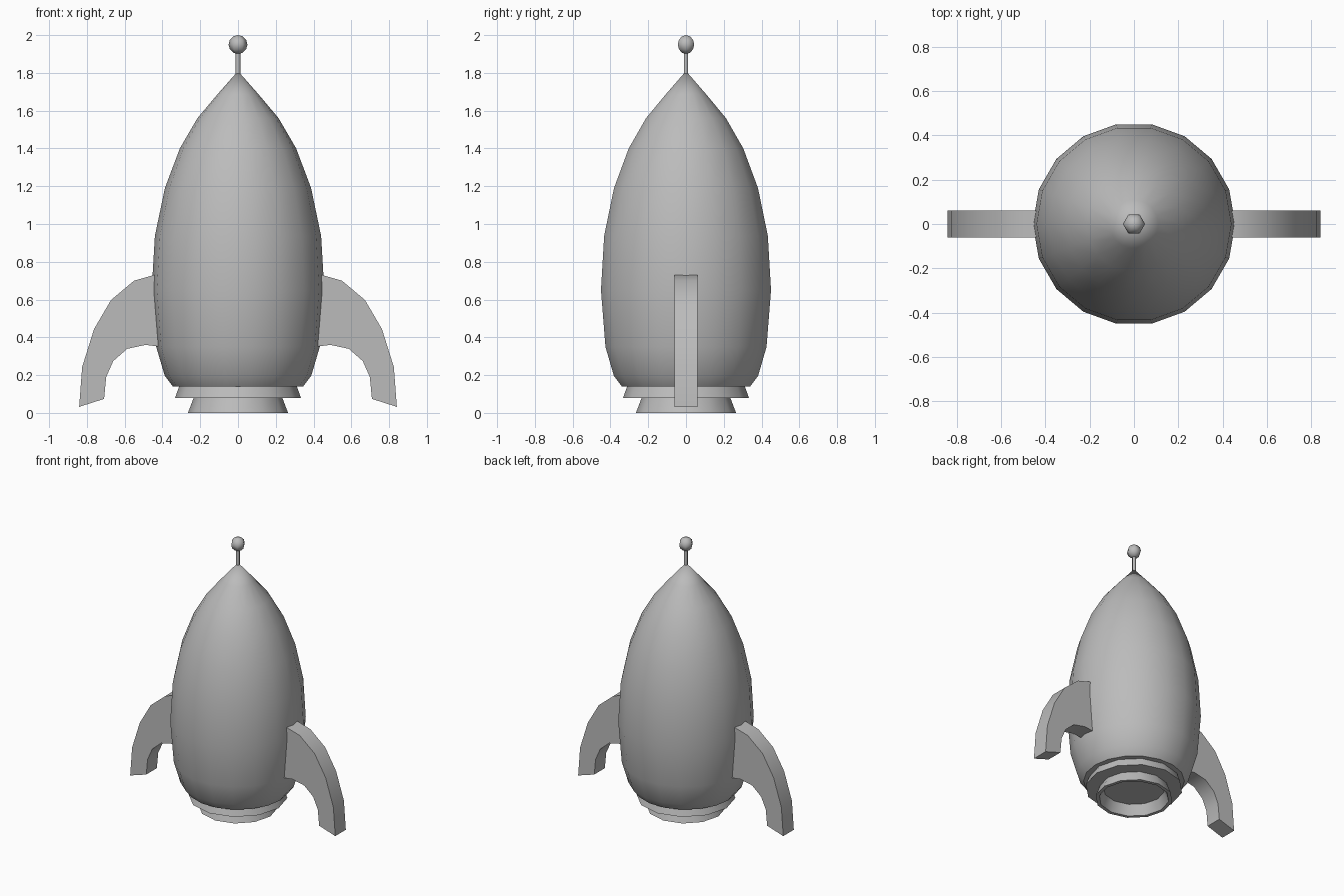
import bpy
import bmesh
import math

cube = bpy.data.objects.get("Cube")
if cube:
    bpy.data.objects.remove(cube, do_unlink=True)

grey = bpy.data.materials.new("plain grey")
grey.use_nodes = True
grey.diffuse_color = (0.5, 0.5, 0.5, 1)
grey.node_tree.nodes["Principled BSDF"].inputs["Base Color"].default_value = (0.5, 0.5, 0.5, 1)


def finish(name, bm, angle):
    """Turn a bmesh into a named, shaded object."""
    bmesh.ops.recalc_face_normals(bm, faces=bm.faces)
    mesh = bpy.data.meshes.new(name)
    bm.to_mesh(mesh)
    bm.free()
    mesh.materials.append(grey)
    obj = bpy.data.objects.new(name, mesh)
    bpy.context.collection.objects.link(obj)
    bpy.ops.object.select_all(action='DESELECT')
    obj.select_set(True)
    bpy.context.view_layer.objects.active = obj
    bpy.ops.object.shade_smooth_by_angle(angle=math.radians(angle))
    return obj


def lathe(name, profile, sides, angle=40):
    """Revolve (radius, height) points around z; both ends meet the axis."""
    bm = bmesh.new()
    verts = [bm.verts.new((r, 0, z)) for r, z in profile]
    edges = [bm.edges.new(pair) for pair in zip(verts, verts[1:])]
    bmesh.ops.spin(bm, geom=verts + edges, cent=(0, 0, 0), axis=(0, 0, 1),
                   angle=math.tau, steps=sides, use_merge=True)
    bmesh.ops.remove_doubles(bm, verts=bm.verts, dist=0.0005)
    return finish(name, bm, angle)


# Hull
lathe("hull", [(0, 0.14), (0.345, 0.14), (0.388, 0.197), (0.433, 0.35), (0.457, 0.65),
               (0.44, 0.937), (0.387, 1.19), (0.308, 1.4), (0.215, 1.56),
               (0.11, 1.685), (0, 1.81)], 18, 50)

# Engine collar and hollow nozzle
lathe("engine_collar", [(0, 0.08), (0.333, 0.08), (0.31, 0.145), (0, 0.145)], 12)
lathe("nozzle", [(0, 0.075), (0.21, 0.075), (0.24, 0), (0.265, 0), (0.233, 0.085), (0, 0.085)], 12)

# Antenna
lathe("antenna_rod", [(0, 1.77), (0.013, 1.77), (0.013, 1.92), (0, 1.92)], 6, 65)
ball = [(0.05 * math.sin(a * math.pi / 6), 1.95 - 0.05 * math.cos(a * math.pi / 6))
        for a in range(7)]
lathe("antenna_ball", ball, 6, 80)

# Curved fins on both sides
FIN = [(0.41, 0.73), (0.445, 0.73), (0.55, 0.70), (0.672, 0.598), (0.762, 0.444),
       (0.825, 0.243), (0.841, 0.032), (0.709, 0.074), (0.698, 0.19), (0.66, 0.275),
       (0.587, 0.339), (0.49, 0.36), (0.41, 0.35)]
for name, side in (("left_fin", 1), ("right_fin", -1)):
    bm = bmesh.new()
    face = bm.faces.new([bm.verts.new((side * x, -0.062, z)) for x, z in FIN])
    grown = bmesh.ops.extrude_face_region(bm, geom=[face])["geom"]
    bmesh.ops.translate(bm, vec=(0, 0.124, 0),
                        verts=[v for v in grown if isinstance(v, bmesh.types.BMVert)])
    finish(name, bm, 30)
